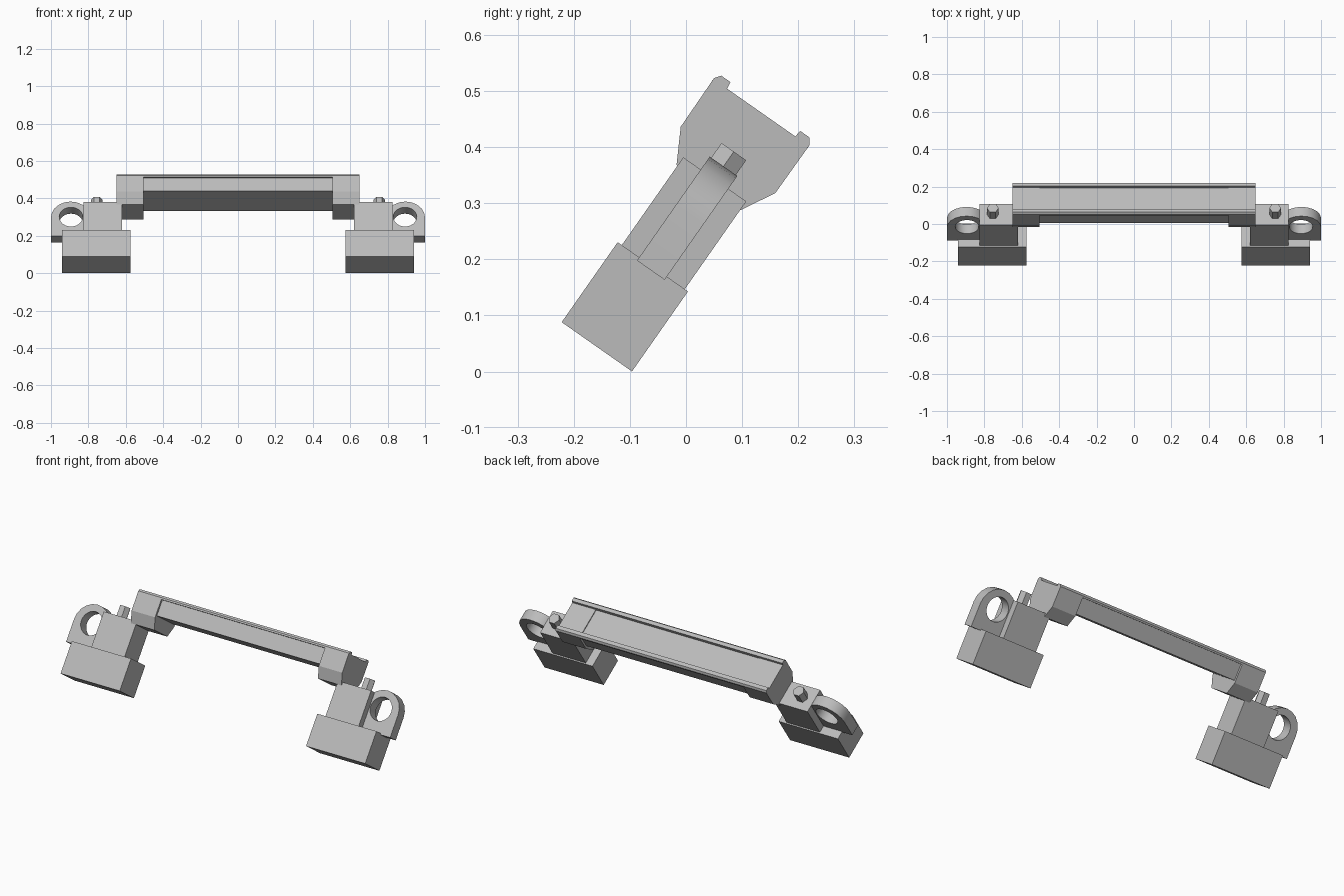
import bpy, bmesh, math

if "Cube" in bpy.data.objects:
    bpy.data.objects.remove(bpy.data.objects["Cube"], do_unlink=True)

TILT = math.radians(-35)   # whole assembly leans back
MID = -0.155               # depth of the symmetry plane before tilting

grey = bpy.data.materials.new("plain grey")
grey.use_nodes = True
grey.diffuse_color = (0.5, 0.5, 0.5, 1)
grey.node_tree.nodes["Principled BSDF"].inputs["Base Color"].default_value = (0.5, 0.5, 0.5, 1)


def prism(name, loops, axis, lo, hi, paired=True, smooth=False):
    """Fill flat outline loops (extra loops are holes) and extrude along an axis."""
    place = {"x": lambda a, b: (lo, a, b),
             "y": lambda a, b: (a, lo, b),
             "z": lambda a, b: (a, b, lo)}[axis]
    bm = bmesh.new()
    edges = []
    for loop in loops:
        vs = [bm.verts.new(place(a, b)) for a, b in loop]
        edges += [bm.edges.new((vs[i - 1], vs[i])) for i in range(len(vs))]
    bmesh.ops.triangle_fill(bm, edges=edges, use_beauty=True)
    ext = bmesh.ops.extrude_face_region(bm, geom=bm.faces[:])
    top = [g for g in ext["geom"] if isinstance(g, bmesh.types.BMVert)]
    step = [hi - lo if k == axis else 0 for k in "xyz"]
    bmesh.ops.translate(bm, verts=top, vec=step)
    bmesh.ops.recalc_face_normals(bm, faces=bm.faces[:])
    bmesh.ops.dissolve_limit(bm, angle_limit=0.01, verts=bm.verts[:], edges=bm.edges[:])
    mesh = bpy.data.meshes.new(name)
    bm.to_mesh(mesh)
    bm.free()
    mesh.materials.append(grey)
    ob = bpy.data.objects.new(name, mesh)
    bpy.context.collection.objects.link(ob)
    ob.rotation_euler.x = TILT
    if smooth:
        bpy.ops.object.select_all(action="DESELECT")
        ob.select_set(True)
        bpy.context.view_layer.objects.active = ob
        bpy.ops.object.shade_smooth_by_angle(angle=math.radians(35))
    if paired:
        ob.modifiers.new("other side", "MIRROR").use_mirror_merge = False
    return ob


def rect(a0, a1, b0, b1):
    return [(a0, b0), (a1, b0), (a1, b1), (a0, b1)]


def arc(a, b, r, start, end, n):
    angles = [math.radians(start + (end - start) * i / n) for i in range(n + 1)]
    return [(a + r * math.cos(t), b + r * math.sin(t)) for t in angles]


# Feet and upright posts
prism("foot_blocks", [rect(-0.232, -0.079, -0.055, 0.119)], "x", 0.575, 0.94)
prism("posts", [rect(-0.223, -0.086, 0.115, 0.31)], "x", 0.62, 0.825)

# Round-topped lugs with a through hole
lug = [(0.79, 0.112), (1.0, 0.112)] + arc(0.895, 0.233, 0.105, 0, 180, 10)
hole = arc(0.893, 0.238, 0.063, 0, 360, 24)[:-1]
prism("lugs", [lug, hole], "y", -0.185, -0.125, smooth=True)

# Hexagonal knobs on the posts
prism("knobs", [arc(0.755, MID, 0.031, 0, 360, 6)[:-1]], "z", 0.305, 0.37)

# Brackets at the bar ends, with a shallow tray between two lips
half = [(0.07, 0.292), (0.103, 0.352), (0.104, 0.457), (0.096, 0.468),
        (0.076, 0.468), (0.074, 0.455)]
profile = [(MID + d, h) for d, h in half] + [(MID - d, h) for d, h in reversed(half)]
prism("end_brackets", [profile], "x", 0.505, 0.65)

# Long bar with an overhanging lip along each edge
prism("bar", [rect(MID - 0.092, MID + 0.092, 0.363, 0.45)], "x", -0.506, 0.506, False)
for name, s in (("front_lip", -1), ("back_lip", 1)):
    lip = [(0.074, 0.448), (0.104, 0.448), (0.104, 0.457), (0.096, 0.468), (0.076, 0.468)]
    prism(name, [[(MID + s * d, h) for d, h in lip]], "x", -0.506, 0.506, False)
